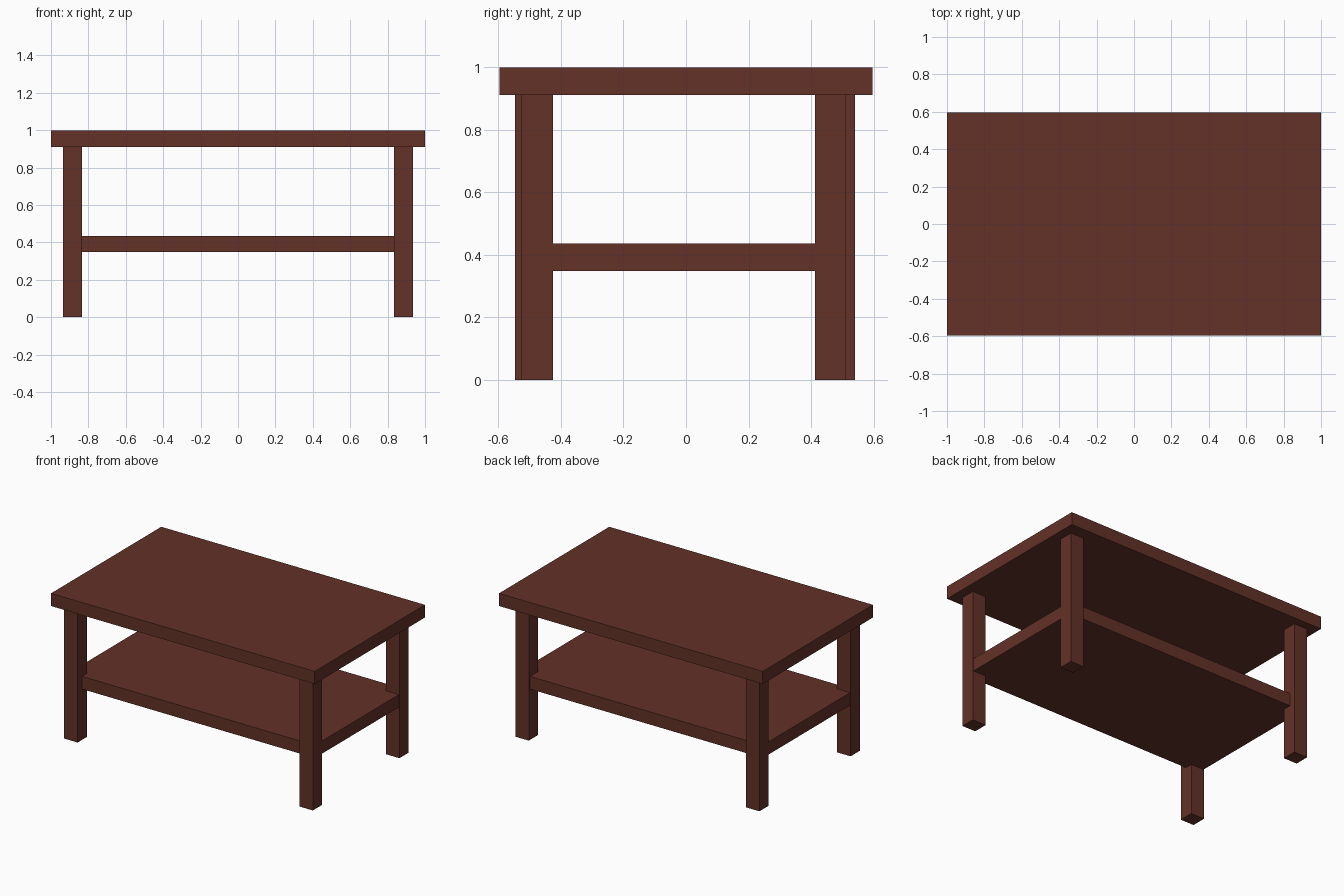
import bpy

if "Cube" in bpy.data.objects:
    bpy.data.objects.remove(bpy.data.objects["Cube"])

# Dark reddish-brown wood
wood = bpy.data.materials.new("dark_wood")
wood.diffuse_color = (0.125, 0.032, 0.021, 1.0)
wood.use_nodes = True
wood.node_tree.nodes["Principled BSDF"].inputs["Base Color"].default_value = wood.diffuse_color


def box(name, low, high):
    """Axis-aligned box between two opposite corners."""
    centre = [(a + b) / 2 for a, b in zip(low, high)]
    bpy.ops.mesh.primitive_cube_add(size=1, location=centre)
    obj = bpy.context.object
    obj.name = name
    obj.scale = [b - a for a, b in zip(low, high)]
    bpy.ops.object.transform_apply(location=False, rotation=False, scale=True)
    obj.data.materials.append(wood)
    return obj


# Table top and lower shelf (shelf corners sit inside the legs)
box("table_top", (-1.0, -0.597, 0.911), (1.0, 0.597, 0.998))
box("lower_shelf", (-0.932, -0.498, 0.348), (0.932, 0.498, 0.435))

# Square legs: the right pair stands slightly closer together than the left
LEG_X, LEG_Y, HALF = 0.885, {"front_left": -0.496, "back_left": 0.491,
                             "front_right": -0.476, "back_right": 0.462}, 0.05
for place, y in LEG_Y.items():
    x = LEG_X if place.endswith("right") else -LEG_X
    box(place + "_leg", (x - HALF - 0.001, y - HALF, 0.0),
        (x + HALF + 0.001, y + HALF, 0.911))
